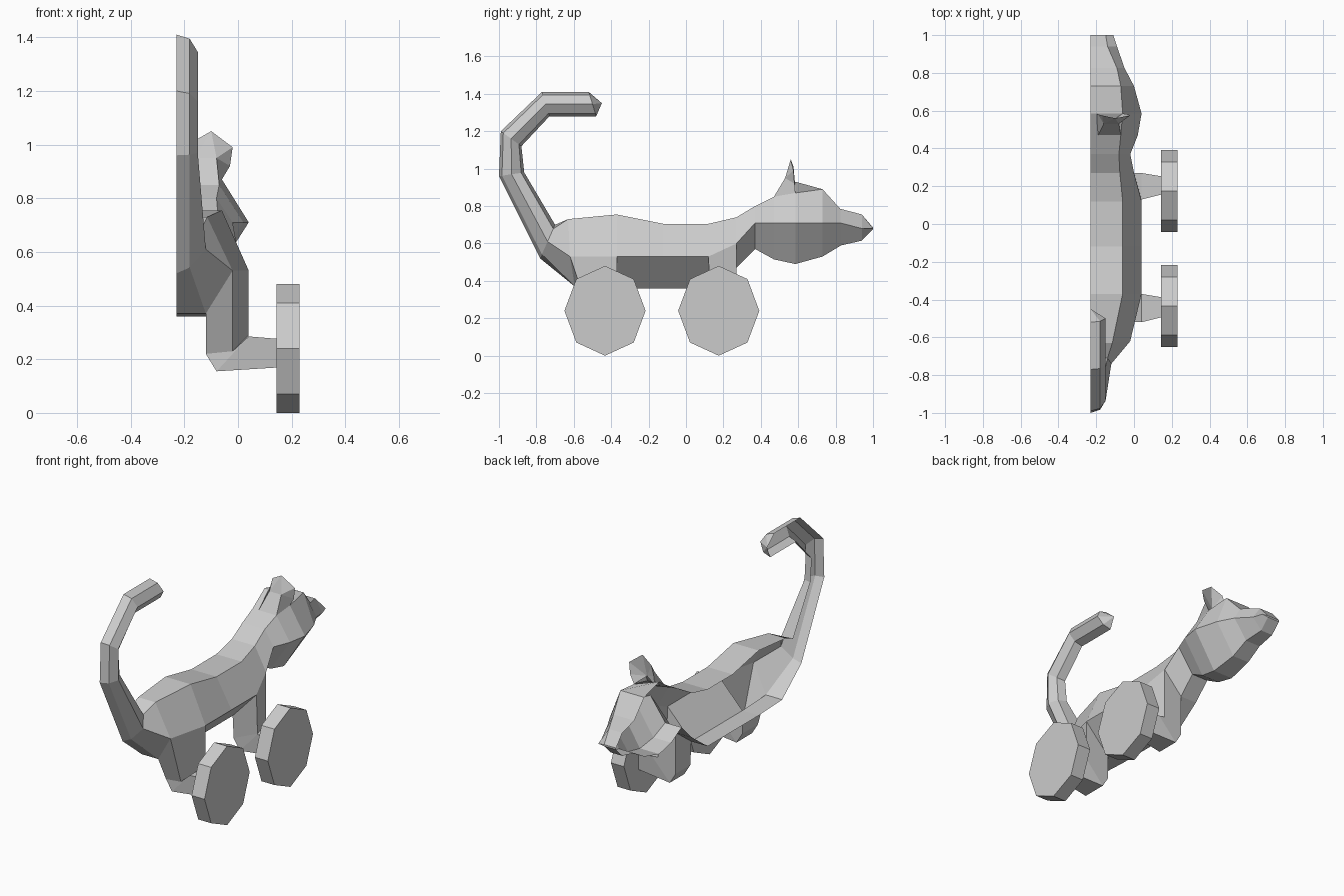
import bpy, bmesh, math
from mathutils import Vector

if "Cube" in bpy.data.objects:
    bpy.data.objects.remove(bpy.data.objects["Cube"])

MID = -0.23  # open centre plane of the half shell


def make(name, bm):
    bmesh.ops.remove_doubles(bm, verts=bm.verts, dist=0.0005)
    bmesh.ops.recalc_face_normals(bm, faces=bm.faces)
    me = bpy.data.meshes.new(name)
    bm.to_mesh(me)
    bm.free()
    ob = bpy.data.objects.new(name, me)
    bpy.context.collection.objects.link(ob)
    return ob


def loft(bm, rings, closed=False, skip=()):
    vs = [[bm.verts.new(p) for p in r] for r in rings]
    n = len(rings[0])
    for i in range(len(vs) - 1):
        for j in range(n if closed else n - 1):
            if (i, j) not in skip:
                k = (j + 1) % n
                bm.faces.new((vs[i][j], vs[i][k], vs[i + 1][k], vs[i + 1][j]))
    return vs


def tail_ring(yi, zi, yo, zo, x1=-.18, x2=-.15, x3=-.18):
    a, b = Vector((0, yi, zi)), Vector((0, yo, zo))
    return [Vector((x, 0, 0)) + a.lerp(b, t)
            for x, t in ((MID, 0), (x1, .12), (x2, .5), (x3, .88), (MID, 1))]


def body_ring(yt, zt, xe, xs, zs, yb, zb, xb, crown=0):
    ys = yt if yt > -.6 else -.62
    return [Vector(p) for p in ((MID, yt, zt + crown), (xe, yt, zt), (xs, ys, zs),
                                (xb, yb, zb), (MID, yb, zb))]


# tail: inner edge (y, z), outer edge (y, z)
tail = [tail_ring(*r) for r in (
    (-.48, 1.28, -.52, 1.41), (-.73, 1.28, -.77, 1.41), (-.88, 1.12, -.99, 1.20),
    (-.865, .98, -1.0, .96), (-.70, .70, -.78, .52, -.14, -.12, -.18))]
# body and head: top y z, top edge x, side x z, bottom y z x
body = [body_ring(*r) for r in (
    (-.63, .73, -.115, -.02, .53, -.595, .37, -.12),
    (-.37, .755, -.06, .04, .53, -.37, .36, -.12),
    (-.12, .705, -.06, .04, .53, -.12, .36, -.12),
    (.12, .705, -.06, .04, .53, .12, .36, -.12),
    (.27, .74, -.075, .0, .60, .27, .47, -.12),
    (.37, .80, -.08, -.02, .71, .37, .57, -.12),
    (.47, .85, -.07, .02, .71, .47, .515, -.11),
    (.585, .87, -.06, .04, .71, .585, .49, -.10, .06),
    (.73, .89, -.07, .0, .71, .73, .53, -.12),
    (.825, .785, -.09, -.05, .71, .83, .59, -.13),
    (.94, .755, -.14, -.09, .68, .94, .615, -.15),
    (1.0, .685, -.15, -.11, .68, 1.0, .675, -.15))]
bm = bmesh.new()
vs = loft(bm, tail + body, skip={(5, 2), (8, 2)})
tip = bm.verts.new((MID, -.45, 1.35))
for j in range(4):
    bm.faces.new((tip, vs[0][j], vs[0][j + 1]))
bm.faces.new(vs[-1])
make("body_head_and_tail", bm)

# ear: leaf rim joined to a back base and a hollow front
bm = bmesh.new()
rim = [bm.verts.new(p) for p in (
    (-.20, .585, .90), (-.19, .58, .95), (-.17, .575, 1.01), (-.10, .56, 1.05),
    (-.02, .575, .99), (-.03, .58, .92), (-.06, .585, .87))]
back = [bm.verts.new(p) for p in ((-.19, .47, .85), (-.16, .53, .95),
                                  (-.08, .53, .95), (-.07, .47, .85))]
hollow = bm.verts.new((-.12, .545, .92))
for f in ((0, 1), (1, 2), (2, 3), (3, 4), (4, 5), (5, 6)):
    bm.faces.new((hollow, rim[f[0]], rim[f[1]]))
bm.faces.new((back[0], rim[0], rim[1], back[1]))
bm.faces.new((back[1], rim[1], rim[2]))
bm.faces.new((back[1], rim[2], rim[3]))
bm.faces.new((back[1], rim[3], back[2]))
bm.faces.new((back[2], rim[3], rim[4]))
bm.faces.new((back[2], rim[4], rim[5]))
bm.faces.new((back[2], rim[5], rim[6], back[3]))
bm.faces.new(back)
make("ear", bm)


# legs: drop from the body, then turn outward into the axle
def leg(name, ra, rb, ya, yb, axle_a, axle_b):
    xa, xb = ra[2].x, rb[2].x
    rings = [[ra[2], rb[2], rb[3], ra[3]],
             [(xa, ya, .29), (xb, yb, .23 if name == "rear_leg" else .29),
              (-.12, yb, .22), (-.12, ya, .22)],
             [(xa, ya, .285), (xa, yb, .285), (-.08, yb, .155), (-.08, ya, .155)],
             [(.16, axle_a, .275), (.16, axle_b, .275),
              (.16, axle_b, .17), (.16, axle_a, .17)]]
    bm = bmesh.new()
    loft(bm, rings, closed=True)
    make(name, bm)


leg("front_leg", body[3], body[4], .13, .27, .16, .25)
leg("rear_leg", body[1], body[0], -.37, -.52, -.39, -.49)

# wheels: octagonal discs
for name, y in (("front_wheel", .175), ("rear_wheel", -.433)):
    bm = bmesh.new()
    rings = [[(x, y + .217 * math.sin(k * math.pi / 4), .24 + .24 * math.cos(k * math.pi / 4))
              for k in range(8)] for x in (.143, .23)]
    for r in loft(bm, rings, closed=True):
        bm.faces.new(r)
    make(name, bm)
